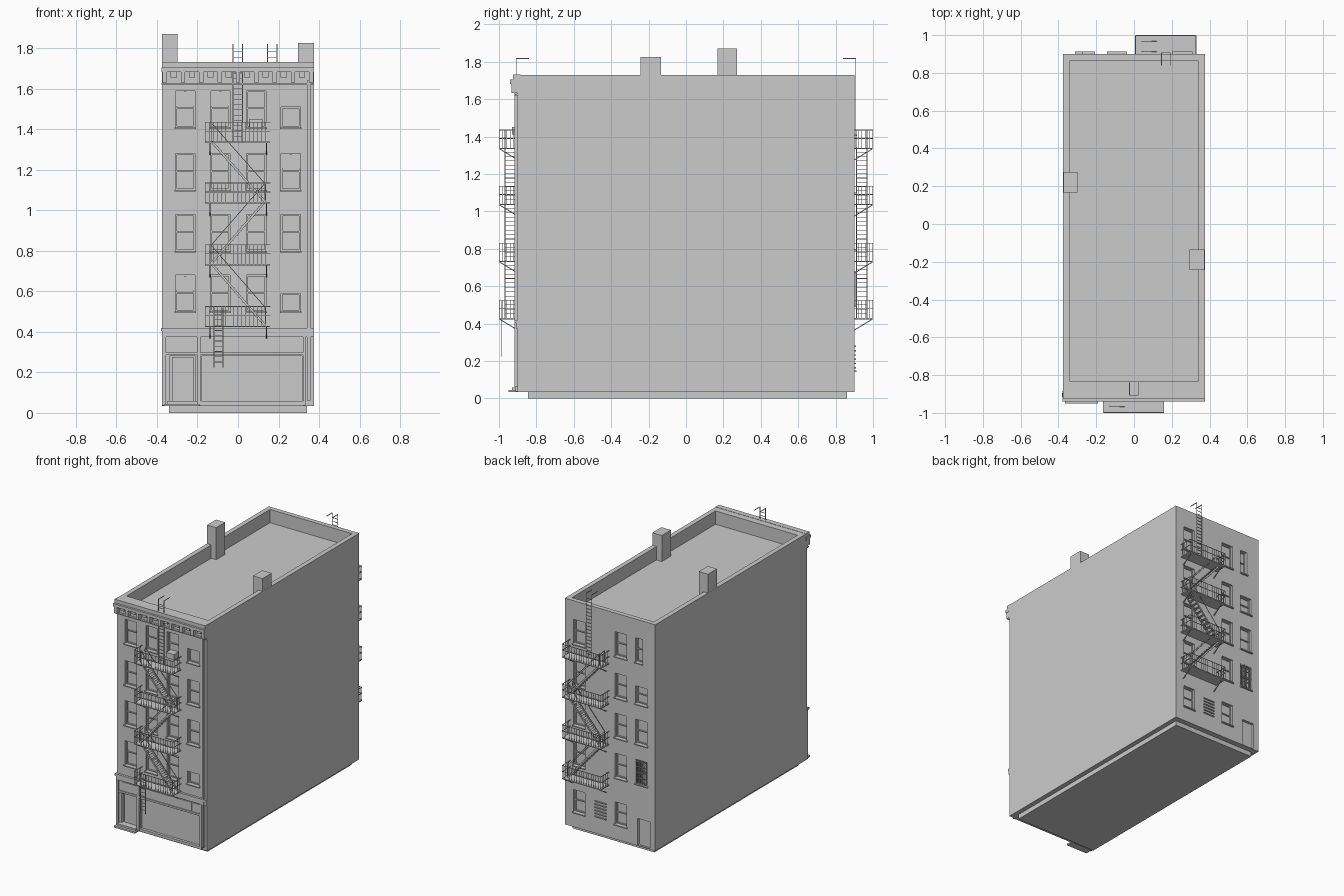
import bpy, bmesh, math
from mathutils import Vector, Matrix

if "Cube" in bpy.data.objects:
    bpy.data.objects.remove(bpy.data.objects["Cube"])

grey = bpy.data.materials.new("plain_grey")
grey.diffuse_color = (0.6, 0.6, 0.6, 1)
grey.use_nodes = True
grey.node_tree.nodes["Principled BSDF"].inputs["Base Color"].default_value = grey.diffuse_color


def box(bm, x0, x1, y0, y1, z0, z1):
    size = Vector((abs(x1 - x0), abs(y1 - y0), abs(z1 - z0)))
    mid = Vector(((x0 + x1) / 2, (y0 + y1) / 2, (z0 + z1) / 2))
    bmesh.ops.create_cube(bm, size=1, matrix=Matrix.Translation(mid) @ Matrix.Diagonal(size).to_4x4())


def rod(bm, p, q, t=0.004, h=None):
    """Square bar from p to q."""
    p, q = Vector(p), Vector(q)
    d = q - p
    rot = d.to_track_quat('X', 'Z').to_matrix().to_4x4()
    bmesh.ops.create_cube(bm, size=1, matrix=Matrix.Translation((p + q) / 2) @ rot
                          @ Matrix.Diagonal((d.length, t, h or t, 1)))


def finish(bm, name):
    me = bpy.data.meshes.new(name)
    bm.to_mesh(me)
    bm.free()
    me.materials.append(grey)
    ob = bpy.data.objects.new(name, me)
    bpy.context.collection.objects.link(ob)
    return ob


ROWS = (0.50, 1.10, 1.41, 0.80)
# windows as (centre x, sill z, height, width)
front_windows = [(x, z, 0.18, 0.095) for x in (-0.26, -0.087, 0.09) for z in ROWS]
front_windows += [(0.26, 1.41, 0.10, 0.095), (0.26, 1.10, 0.18, 0.095),
                  (0.26, 0.80, 0.18, 0.095), (0.26, 0.50, 0.09, 0.095)]
back_windows = [(x, z, 0.18, 0.095) for x in (0.255, -0.09) for z in ROWS]
back_windows += [(x, 0.15, 0.165, 0.095) for x in (0.255, -0.09)]
back_windows += [(-0.24, 1.41, 0.18, 0.055), (-0.26, 1.10, 0.13, 0.095),
                 (-0.26, 0.80, 0.18, 0.095), (-0.26, 0.50, 0.18, 0.095)]
SIDES = ((-1, front_windows, "front"), (1, back_windows, "back"))

# main block, with roof well, window, door and shopfront recesses cut out
bm = bmesh.new()
box(bm, -0.375, 0.375, -0.9, 0.9, 0.035, 1.73)
body = finish(bm, "building_body")
bm = bmesh.new()
box(bm, -0.34, 0.34, -0.835, 0.865, 1.63, 1.9)
for s, wins, _ in SIDES:
    for x, z, h, w in wins:
        box(bm, x - w / 2, x + w / 2, s * 0.875, s * 0.95, z, z + h)
box(bm, -0.335, -0.21, -0.95, -0.87, 0.05, 0.28)
box(bm, -0.178, 0.316, -0.95, -0.885, 0.055, 0.28)
box(bm, -0.33, -0.23, 0.88, 0.95, 0.04, 0.24)
cutter = finish(bm, "recess_cutter")
cutter.hide_render = True
mod = body.modifiers.new("recesses", 'BOOLEAN')
mod.operation, mod.solver, mod.object = 'DIFFERENCE', 'EXACT', cutter
bpy.context.view_layer.objects.active = body
bpy.ops.object.modifier_apply(modifier="recesses")
bpy.data.objects.remove(cutter)

# plinth under the block
bm = bmesh.new()
box(bm, -0.34, 0.34, -0.845, 0.86, 0, 0.035)
finish(bm, "plinth")

# chimneys
for name, x0, x1, y0, y1, top in (("left_chimney", -0.374, -0.298, 0.168, 0.274, 1.87),
                                  ("right_chimney", 0.295, 0.374, -0.243, -0.135, 1.825)):
    bm = bmesh.new()
    box(bm, x0, x1, y0, y1, 1.62, top)
    finish(bm, name)

# window sashes and sills
for s, wins, side in SIDES:
    sash, sill = bmesh.new(), bmesh.new()
    for x, z, h, w in wins:
        a, b, t = x - w / 2, x + w / 2, 0.007
        y0, y1 = s * 0.874, s * 0.883
        for xa in (a, b - t):
            box(sash, xa, xa + t, y0, y1, z, z + h)
        rails = [z, z + h - t] + ([z + h / 2] if h > 0.11 else [])
        for zr in rails:
            box(sash, a, b, y0, y1, zr, zr + t)
        box(sill, a - 0.006, b + 0.006, s * 0.88, s * 0.912, z - 0.008, z)
    finish(sash, side + "_window_sashes")
    finish(sill, side + "_window_sills")

# drawn curtains: triangular plates in the upper corners of some front windows
bm = bmesh.new()
for x, z in ((-0.26, 1.41), (-0.087, 1.41), (0.26, 1.10), (-0.26, 0.50)):
    for s in (-1, 1):
        pts = [(x + s * 0.043, z + 0.175), (x + s * 0.005, z + 0.175), (x + s * 0.043, z + 0.10)]
        bm.faces.new([bm.verts.new((px, -0.878, pz)) for px, pz in pts])
finish(bm, "curtains")

# top cornice with brackets
bm = bmesh.new()
box(bm, -0.378, 0.375, -0.94, -0.885, 1.682, 1.705)
box(bm, -0.375, 0.375, -0.925, -0.885, 1.705, 1.732)
box(bm, -0.378, 0.375, -0.915, -0.895, 1.62, 1.628)
for i in range(9):
    x = -0.362 + i * 0.0905
    box(bm, x - 0.011, x + 0.011, -0.933, -0.895, 1.632, 1.682)
    if i < 8:
        box(bm, x + 0.03, x + 0.06, -0.918, -0.895, 1.655, 1.682)
finish(bm, "top_cornice")

# ledge above the shop
bm = bmesh.new()
box(bm, -0.38, 0.375, -0.917, -0.895, 0.405, 0.42)
box(bm, -0.376, 0.375, -0.91, -0.895, 0.375, 0.405)
finish(bm, "shop_ledge")

# shopfront: sign board, panels, frames, pilasters
bm = bmesh.new()
box(bm, -0.18, 0.25, -0.907, -0.895, 0.308, 0.368)
box(bm, -0.335, -0.21, -0.905, -0.895, 0.308, 0.368)
box(bm, 0.262, 0.316, -0.905, -0.895, 0.308, 0.368)
for x0, x1 in ((-0.375, -0.355), (-0.202, -0.184), (0.32, 0.334)):
    box(bm, x0, x1, -0.912, -0.895, 0.036, 0.375)
box(bm, -0.375, 0.334, -0.908, -0.895, 0.285, 0.298)
box(bm, -0.184, 0.32, -0.906, -0.885, 0.036, 0.055)
finish(bm, "shopfront_trim")
bm = bmesh.new()
box(bm, -0.325, -0.22, -0.88, -0.869, 0.05, 0.275)
finish(bm, "front_door")
bm = bmesh.new()
box(bm, -0.365, -0.19, -0.95, -0.895, 0.033, 0.045)
box(bm, -0.35, -0.2, -0.93, -0.87, 0.045, 0.058)
finish(bm, "door_step")

# back door panel and vent grille
bm = bmesh.new()
box(bm, -0.322, -0.238, 0.878, 0.886, 0.04, 0.233)
finish(bm, "back_door")
bm = bmesh.new()
for i in range(6):
    box(bm, 0.03, 0.125, 0.895, 0.908, 0.16 + i * 0.023, 0.167 + i * 0.023)
finish(bm, "vent_grille")
bm = bmesh.new()
for i in range(8):
    x = -0.302 + i * 0.012
    box(bm, x - 0.0015, x + 0.0015, 0.9, 0.905, 0.5, 0.68)
for i in range(5):
    box(bm, -0.307, -0.213, 0.9, 0.905, 0.505 + i * 0.041, 0.509 + i * 0.041)
finish(bm, "window_guard")

# drainpipe and window cooler
bm = bmesh.new()
rod(bm, (0.349, -0.908, 0.06), (0.349, -0.908, 1.64), 0.016)
finish(bm, "drainpipe")
bm = bmesh.new()
box(bm, 0.055, 0.12, -0.93, -0.87, 1.41, 1.45)
finish(bm, "window_cooler")

LEVELS = (0.43, 0.735, 1.04, 1.34)


def ladder(bm, xa, xb, y, z0, z1, step=0.026):
    for x in (xa, xb):
        rod(bm, (x, y, z0), (x, y, z1))
    for i in range(1, int((z1 - z0) / step)):
        rod(bm, (xa, y, z0 + i * step), (xb, y, z0 + i * step), 0.003)


def fire_escape(side, s, dx):
    deck, rail, stair = bmesh.new(), bmesh.new(), bmesh.new()
    a, b = dx - 0.162, dx + 0.158
    wall, out = s * 0.9, s * 0.998
    for z in LEVELS:
        box(deck, a, b, wall, out, z - 0.007, z)
        for x in (a + 0.024, b - 0.018):
            rod(deck, (x, out, z - 0.005), (x, wall, z - 0.065), 0.005)
        for dz in (0.05, 0.095):
            rod(rail, (a, out, z + dz), (b, out, z + dz), 0.0035)
            for x in (a, b):
                rod(rail, (x, wall, z + dz), (x, out, z + dz), 0.0035)
        for i in range(17):
            x = a + (b - a) * i / 16
            rod(rail, (x, out, z), (x, out, z + 0.095), 0.0022)
        for x in (a, b):
            for i in range(1, 5):
                y = s * (0.9 + 0.02 * i)
                rod(rail, (x, y, z), (x, y, z + 0.095), 0.0022)
    # zigzag flights
    for i in range(3):
        f = 1 if i % 2 == 0 else -1
        lo = Vector((dx + f * 0.135, 0, LEVELS[i]))
        hi = Vector((dx - f * 0.13, 0, LEVELS[i + 1]))
        for y in (s * 0.912, s * 0.968):
            off = Vector((0, y, 0))
            rod(stair, lo + off, hi + off, 0.004, 0.011)
            up = off + Vector((0, 0, 0.09))
            rod(stair, lo + up, hi + up, 0.0035)
            for p in (lo, hi):
                rod(stair, p + off, p + up, 0.0035)
        for k in range(1, 13):
            p = lo.lerp(hi, k / 13)
            box(stair, p.x - 0.01, p.x + 0.01, s * 0.912, s * 0.968, p.z - 0.0015, p.z + 0.0015)
    finish(deck, side + "_escape_decks")
    finish(rail, side + "_escape_railings")
    finish(stair, side + "_escape_stairs")
    # ladder over the parapet
    bm = bmesh.new()
    xa, xb, y = dx - 0.024, dx + 0.022, s * 0.907
    ladder(bm, xa, xb, y, 1.34, 1.82)
    for x in (xa, xb):
        rod(bm, (x, y, 1.818), (x, s * 0.84, 1.818))
    finish(bm, side + "_roof_ladder")


fire_escape("front", -1, 0.0)
fire_escape("back", 1, 0.17)

# drop ladder on the street side
bm = bmesh.new()
ladder(bm, -0.118, -0.074, -0.988, 0.225, 0.52)
finish(bm, "drop_ladder")
